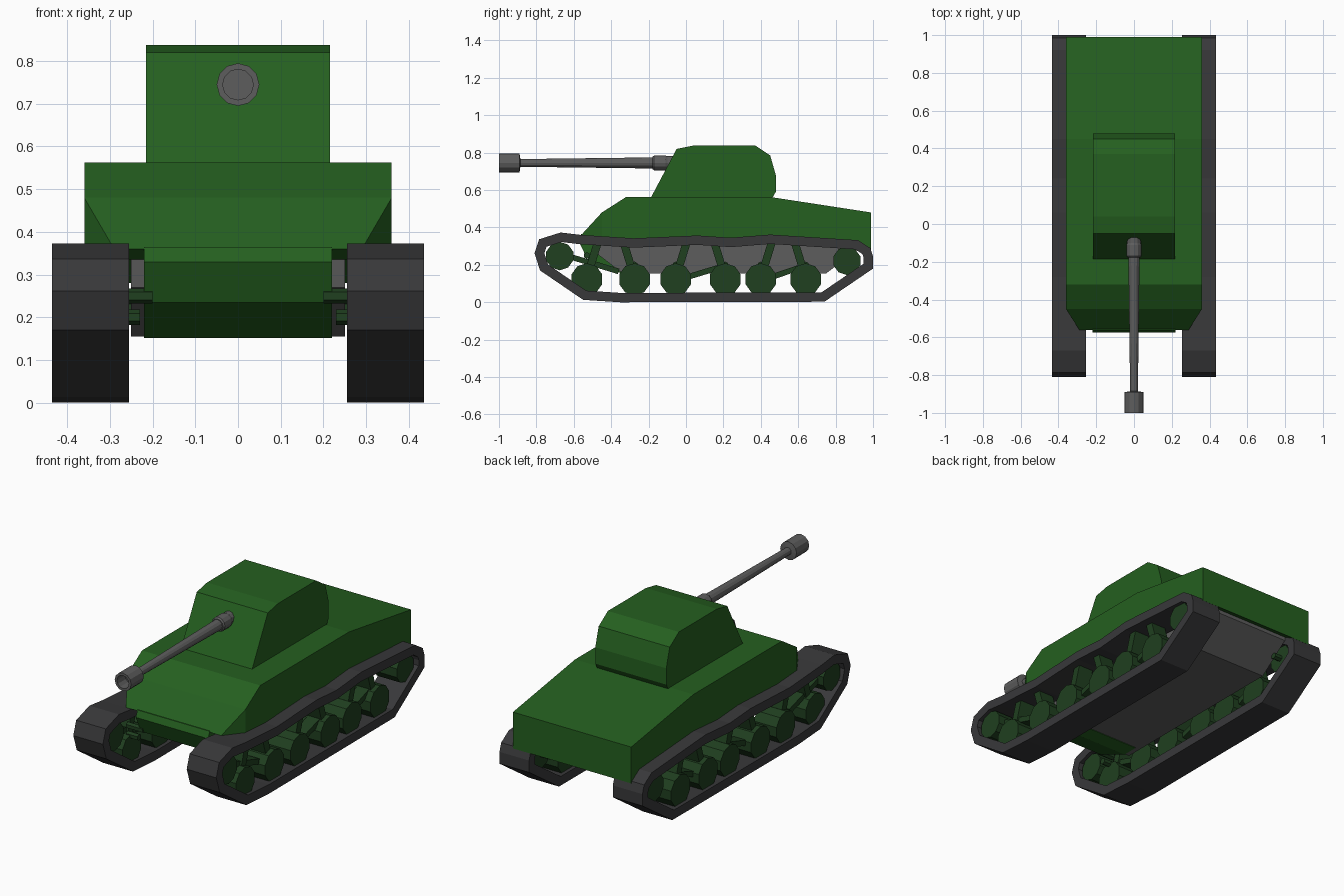
import bpy, bmesh
from math import sin, cos, pi
from mathutils import Vector

if "Cube" in bpy.data.objects:
    bpy.data.objects.remove(bpy.data.objects["Cube"])


def material(name, r, g, b):
    m = bpy.data.materials.new(name)
    m.diffuse_color = (r, g, b, 1)
    m.use_nodes = True
    m.node_tree.nodes["Principled BSDF"].inputs["Base Color"].default_value = m.diffuse_color
    return m


GREEN = material("hull_green", 0.018, 0.115, 0.014)
DARK_GREEN = material("wheel_green", 0.014, 0.05, 0.014)
RUBBER = material("track_dark", 0.04, 0.04, 0.042)
STEEL = material("steel_grey", 0.11, 0.11, 0.11)


def finish(name, bm, mat, mirror=False):
    bmesh.ops.recalc_face_normals(bm, faces=bm.faces[:])
    me = bpy.data.meshes.new(name)
    bm.to_mesh(me)
    bm.free()
    me.materials.append(mat)
    ob = bpy.data.objects.new(name, me)
    bpy.context.collection.objects.link(ob)
    if mirror:
        ob.modifiers.new("mirror", 'MIRROR').use_axis = (True, False, False)
    return ob


def add_prism(bm, profile, x0, x1):
    """Side profile of (y, z) points pushed from x0 to x1."""
    a = [bm.verts.new((x0, y, z)) for y, z in profile]
    b = [bm.verts.new((x1, y, z)) for y, z in profile]
    bm.faces.new(a)
    bm.faces.new(b[::-1])
    for i in range(len(a)):
        j = (i + 1) % len(a)
        bm.faces.new((a[i], b[i], b[j], a[j]))


def prism(name, profile, x0, x1, mat, mirror=False):
    bm = bmesh.new()
    add_prism(bm, profile, x0, x1)
    return finish(name, bm, mat, mirror)


def disc(y, z, r, n=10):
    return [(y + r * cos(2 * pi * (i + .5) / n), z + r * sin(2 * pi * (i + .5) / n))
            for i in range(n)]


def bar(p, q, w):
    p, q = Vector(p), Vector(q)
    d = (q - p).normalized() * w / 2
    s = Vector((-d.y, d.x))
    return [tuple(v) for v in (p + s, q + s, q - s, p - s)]


def lathe(name, profile, z, mat, n=12):
    """Turn (y, radius) points around the gun axis at height z."""
    bm = bmesh.new()
    rings = [[bm.verts.new((r * cos(2 * pi * i / n), y, z + r * sin(2 * pi * i / n)))
              for i in range(n)] for y, r in profile]
    for a, b in zip(rings, rings[1:]):
        for i in range(n):
            j = (i + 1) % n
            bm.faces.new((a[i], a[j], b[j], b[i]))
    bm.faces.new(rings[0])
    bm.faces.new(rings[-1])
    return finish(name, bm, mat)


# Upper hull with the two front corners sliced off
bm = bmesh.new()
add_prism(bm, [(-.56, .36), (-.45, .48), (-.32, .563), (.45, .563), (.99, .48),
               (.99, .28), (.88, .335), (-.5, .335)], -.36, .36)
for s in (1, -1):
    cut = bmesh.ops.bisect_plane(bm, geom=bm.verts[:] + bm.edges[:] + bm.faces[:],
                                 plane_co=(s * .36, -.45, 0),
                                 plane_no=(s * .11, -.07, 0), clear_outer=True)
    bmesh.ops.holes_fill(bm, edges=[e for e in bm.edges if e.is_boundary], sides=0)
finish("upper_hull", bm, GREEN)

# Lower hull: rounded nose and grey tub
prism("lower_nose", [(-.56, .365), (-.575, .33), (-.53, .235), (-.34, .152),
                     (-.25, .152), (-.25, .365)], -.22, .22, GREEN)
prism("lower_tub", [(-.5, .34), (-.49, .27), (-.34, .155), (.75, .155),
                    (.93, .29), (.93, .34)], -.25, .25, STEEL)

# Turret
prism("turret", [(-.19, .555), (-.05, .82), (.04, .838), (.37, .838), (.45, .785),
                 (.48, .68), (.48, .59), (.46, .555)], -.216, .216, GREEN)

# Gun
AXIS = .745
lathe("gun_mount", [(-.178, .034), (-.17, .04), (-.11, .04), (-.1, .036), (-.02, .036)],
      AXIS, STEEL)
lathe("gun_barrel", [(-.93, .02), (-.15, .03)], AXIS, STEEL)
lathe("gun_muzzle", [(-.93, .012), (-.93, .036), (-1, .036), (-1, .05), (-.89, .05),
                     (-.885, .018)], AXIS, STEEL)

# Track belts: closed loop with an inward offset
outer = [Vector(p) for p in [
    (-.81, .262), (-.785, .337), (-.67, .373), (-.56, .36), (-.28, .342), (.06, .357),
    (.24, .345), (.45, .362), (.92, .332), (.985, .29), (1, .245), (1, .18),
    (.74, .003), (-.35, 0), (-.55, .013), (-.78, .17)]]
inner = []
for i, p in enumerate(outer):
    d0 = (p - outer[i - 1]).normalized()
    d1 = (outer[(i + 1) % len(outer)] - p).normalized()
    n0, n1 = Vector((d0.y, -d0.x)), Vector((d1.y, -d1.x))
    inner.append(p + (n0 + n1) * .05 / (1 + n0.dot(n1)))
bm = bmesh.new()
loops = [[bm.verts.new((x, p.x, p.y)) for p in pts]
         for pts, x in ((outer, .255), (outer, .435), (inner, .435), (inner, .255))]
for k in range(4):
    a, b = loops[k], loops[(k + 1) % 4]
    for i in range(len(a)):
        bm.faces.new((a[i - 1], a[i], b[i], b[i - 1]))
finish("track", bm, RUBBER, True)

# Drive wheel, idler wheel and road wheels
prism("drive_wheel", disc(-.675, .247, .076), .275, .415, DARK_GREEN, True)
prism("idler_wheel", disc(.86, .222, .076), .275, .415, DARK_GREEN, True)
pairs = [(-.53, -.275), (-.055, .21), (.4, .64)]
for i, pair in enumerate(pairs):
    for j, y in enumerate(pair):
        prism(f"road_wheel_{i * 2 + j + 1}", disc(y, .123, .086), .275, .415,
              DARK_GREEN, True)
        # Leaning suspension leg above each wheel
        top = y + (.06 if j == 0 else -.06)
        prism(f"suspension_leg_{i * 2 + j + 1}", bar((y, .13), (top, .325), .042),
              .3, .39, DARK_GREEN, True)

# Linking bars between paired wheels, and the drive wheel strut
for i, (a, b) in enumerate(pairs[1:]):
    prism(f"link_bar_{i + 1}", bar((a + .03, .125), (b - .02, .19), .03),
          .31, .38, DARK_GREEN, True)
prism("drive_strut", bar((-.64, .25), (-.36, .165), .03), .31, .38, DARK_GREEN, True)

# Axles joining wheels to the tub
bm = bmesh.new()
for y in [y for p in pairs for y in p] + [.86]:
    add_prism(bm, disc(y, .2 if y < .8 else .222, .018, 6), .23, .3)
add_prism(bm, disc(-.53, .25, .018, 6), .2, .3)
finish("axles", bm, DARK_GREEN, True)
